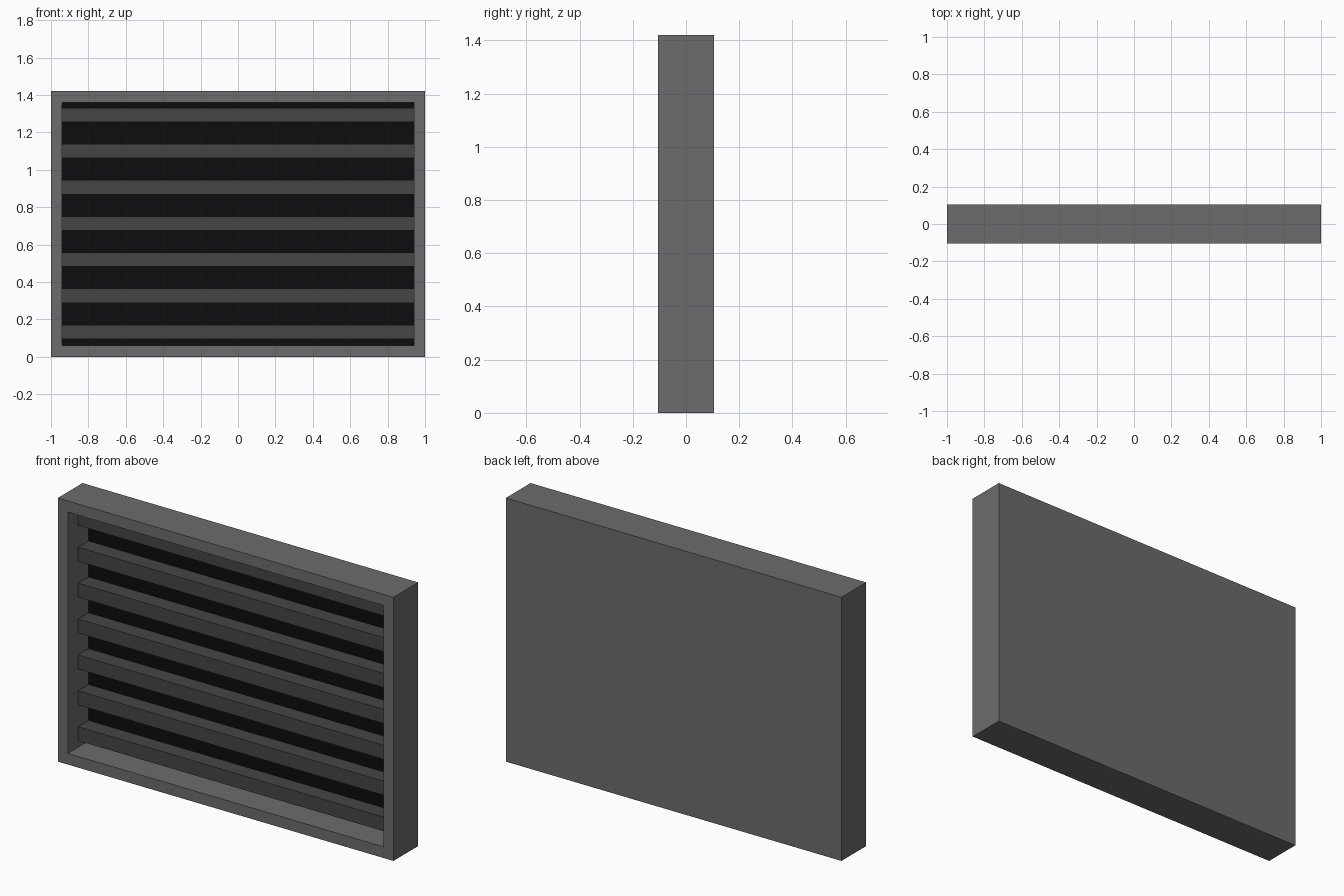
import bpy, bmesh
from mathutils import Matrix, Vector

if "Cube" in bpy.data.objects:
    bpy.data.objects.remove(bpy.data.objects["Cube"])

W, D, H = 2.0, 0.21, 1.42       # overall size
BORDER = 0.06                   # frame width
PANEL_Y = 0.07                  # depth of the dark back panel
SLAT_FRONT, SLAT_H = -0.018, 0.076
SLATS, FIRST_Z, LAST_Z = 7, 0.133, 1.293


def material(name, v):
    m = bpy.data.materials.new(name)
    m.diffuse_color = (v, v, v, 1)
    m.use_nodes = True
    m.node_tree.nodes["Principled BSDF"].inputs["Base Color"].default_value = m.diffuse_color
    return m


def box(bm, lo, hi):
    lo, hi = Vector(lo), Vector(hi)
    mat = Matrix.Translation((lo + hi) / 2) @ Matrix.Diagonal((*(hi - lo), 1))
    bmesh.ops.create_cube(bm, size=1, matrix=mat)


def finish(bm, name, *mats):
    mesh = bpy.data.meshes.new(name)
    bm.to_mesh(mesh)
    bm.free()
    for m in mats:
        mesh.materials.append(m)
    obj = bpy.data.objects.new(name, mesh)
    bpy.context.collection.objects.link(obj)
    return obj


grey = material("mid grey", 0.15)
dark = material("dark grey", 0.06)
black = material("near black", 0.004)

# Frame: a box with its front face inset and pushed back to form the recess
bm = bmesh.new()
box(bm, (-W / 2, -D / 2, 0), (W / 2, D / 2, H))
bm.normal_update()
front = min(bm.faces, key=lambda f: f.calc_center_median().y)
bmesh.ops.inset_region(bm, faces=[front], thickness=BORDER, use_even_offset=True)
panel = bmesh.ops.extrude_discrete_faces(bm, faces=[front])["faces"][0]
bmesh.ops.translate(bm, verts=panel.verts, vec=(0, PANEL_Y + D / 2, 0))
panel.material_index = 1
bmesh.ops.recalc_face_normals(bm, faces=bm.faces)
finish(bm, "vent_frame", grey, black)

# Horizontal slats across the recess
for i in range(SLATS):
    z = FIRST_Z + (LAST_Z - FIRST_Z) * i / (SLATS - 1)
    bm = bmesh.new()
    x = W / 2 - BORDER
    box(bm, (-x, SLAT_FRONT, z - SLAT_H / 2), (x, PANEL_Y, z + SLAT_H / 2))
    finish(bm, f"slat_{i + 1}", dark)
